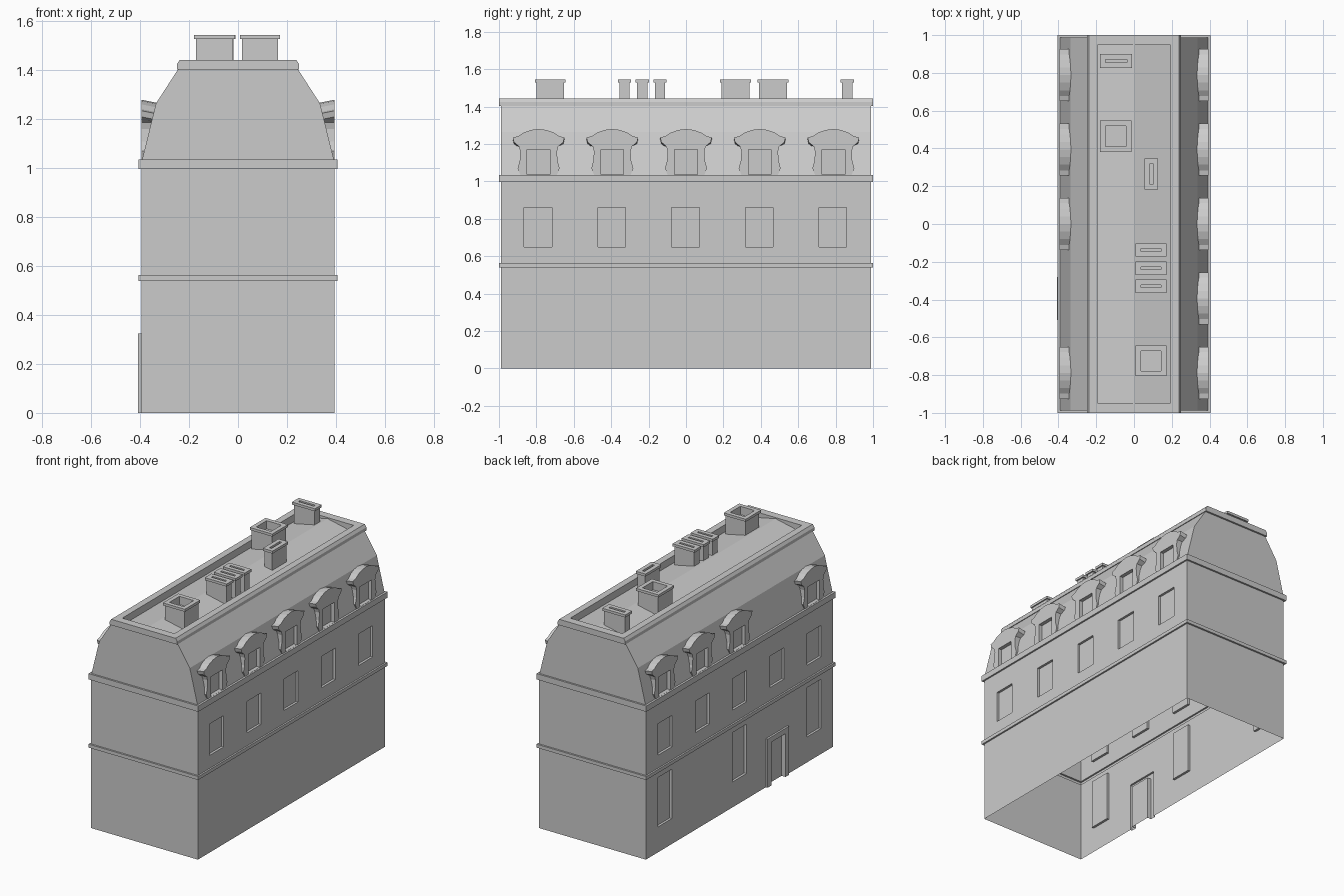
import bpy, bmesh

cube = bpy.data.objects.get("Cube")
if cube:
    bpy.data.objects.remove(cube, do_unlink=True)

stone = bpy.data.materials.new("stone_grey")
stone.use_nodes = True
grey = (0.6, 0.6, 0.6, 1)
stone.diffuse_color = grey
stone.node_tree.nodes["Principled BSDF"].inputs["Base Color"].default_value = grey


def finish(bm, name):
    bmesh.ops.recalc_face_normals(bm, faces=bm.faces)
    mesh = bpy.data.meshes.new(name)
    bm.to_mesh(mesh)
    bm.free()
    mesh.materials.append(stone)
    ob = bpy.data.objects.new(name, mesh)
    bpy.context.collection.objects.link(ob)
    return ob


def loft(bm, rings, bottom=True):
    """Skin a stack of vertex rings and close the ends."""
    loops = [[bm.verts.new(p) for p in ring] for ring in rings]
    for a, b in zip(loops, loops[1:]):
        for i in range(len(a)):
            j = (i + 1) % len(a)
            bm.faces.new((a[i], a[j], b[j], b[i]))
    if bottom:
        bm.faces.new(loops[0][::-1])
    bm.faces.new(loops[-1])


def rect(hx, hy, z, cx=0, cy=0):
    return [(cx - hx, cy - hy, z), (cx + hx, cy - hy, z),
            (cx + hx, cy + hy, z), (cx - hx, cy + hy, z)]


def box(bm, x0, x1, y0, y1, z0, z1):
    args = (abs(x1 - x0) / 2, (y1 - y0) / 2)
    mid = ((x0 + x1) / 2, (y0 + y1) / 2)
    loft(bm, [rect(*args, z0, *mid), rect(*args, z1, *mid)])


BAY = 0.394
WALL = 0.395
END = 0.988

# Building body: walls, two string courses, mansard slopes, top cornice
profile = [(WALL, END, 0), (WALL, END, 0.54), (0.406, 1, 0.54), (0.406, 1, 0.563),
           (WALL, END, 0.563), (WALL, END, 0.996), (0.406, 1, 0.996),
           (0.406, 1, 1.035), (0.392, END, 1.035), (0.335, END, 1.265),
           (0.245, END, 1.404), (0.25, 1, 1.404), (0.25, 1, 1.425), (0.238, 1, 1.443)]
bm = bmesh.new()
loft(bm, [rect(*p) for p in profile])
body = finish(bm, "building_body")

# Dormers with curved hoods and scrolled sides, plus the door surround
half = [(0.096, 1.03), (0.112, 1.07), (0.101, 1.11), (0.098, 1.16), (0.105, 1.187),
        (0.132, 1.21), (0.138, 1.235), (0.11, 1.241), (0.08, 1.261), (0.04, 1.275)]
outline = half + [(0, 1.28)] + [(-y, z) for y, z in reversed(half)]
bays = {1: (-2, -1, 0, 1, 2), -1: (-2, 0, 1, 2)}
bm = bmesh.new()
for side, spots in bays.items():
    for k in spots:
        front = [(side * WALL, k * BAY + y, z) for y, z in outline]
        back = [(side * 0.3, k * BAY + y, z - (0.019 if z > 1.2 else 0))
                for y, z in outline]
        loft(bm, [back, front])
box(bm, -0.408, -0.36, -0.507, -0.28, 0, 0.325)
additions = finish(bm, "dormers_and_door_surround")

# Recesses: upper windows, dormer windows, ground floor windows, door, roof well
bm = bmesh.new()


def opening(side, y, half_width, z0, z1, depth=0.016):
    a, b = side * (WALL - depth), side * 0.5
    box(bm, min(a, b), max(a, b), y - half_width, y + half_width, z0, z1)


for side, spots in bays.items():
    for k in range(-2, 3):
        opening(side, k * BAY - 0.003, 0.074, 0.65, 0.86)
    for k in spots:
        opening(side, k * BAY, 0.061, 1.036, 1.17, 0.025)
for k in (-2, 0, 2):
    opening(-1, k * BAY, 0.074, 0.17, 0.5)
opening(-1, -BAY, 0.075, -0.1, 0.29)
well = [(-0.193, 1.6), (-0.193, 1.395), (0, 1.436), (0.193, 1.395), (0.193, 1.6)]
loft(bm, [[(x, y, z) for x, z in well] for y in (-0.947, 0.947)])
recesses = finish(bm, "recesses")

for helper, operation in ((additions, 'UNION'), (recesses, 'DIFFERENCE')):
    helper.hide_render = True
    mod = body.modifiers.new(helper.name, 'BOOLEAN')
    mod.operation = operation
    mod.solver = 'EXACT'
    mod.object = helper
graph = bpy.context.evaluated_depsgraph_get()
shell = bpy.data.meshes.new_from_object(body.evaluated_get(graph))
body.modifiers.clear()
body.data = shell
for helper in (additions, recesses):
    bpy.data.objects.remove(helper, do_unlink=True)

# Open the underside
bm = bmesh.new()
bm.from_mesh(shell)
floor = [f for f in bm.faces if f.calc_center_median().z < 0.001 and abs(f.normal.z) > 0.9]
bmesh.ops.delete(bm, geom=floor, context='FACES')
bm.to_mesh(shell)
bm.free()

# Hollow chimneys with a thin cap: centre x, centre y, half sizes
chimneys = [(-0.095, 0.863, 0.085, 0.036), (-0.097, 0.465, 0.083, 0.083),
            (0.092, 0.265, 0.036, 0.083), (0.09, -0.138, 0.081, 0.035),
            (0.09, -0.234, 0.081, 0.035), (0.09, -0.329, 0.081, 0.035),
            (0.09, -0.725, 0.081, 0.081)]
for n, (cx, cy, hx, hy) in enumerate(chimneys, 1):
    bm = bmesh.new()
    steps = [(0.008, 1.39), (0.008, 1.528), (0, 1.528), (0, 1.545),
             (0.028, 1.545), (0.028, 1.49)]
    loft(bm, [rect(hx - d, hy - d, z, cx, cy) for d, z in steps], bottom=False)
    finish(bm, f"chimney_{n}")
